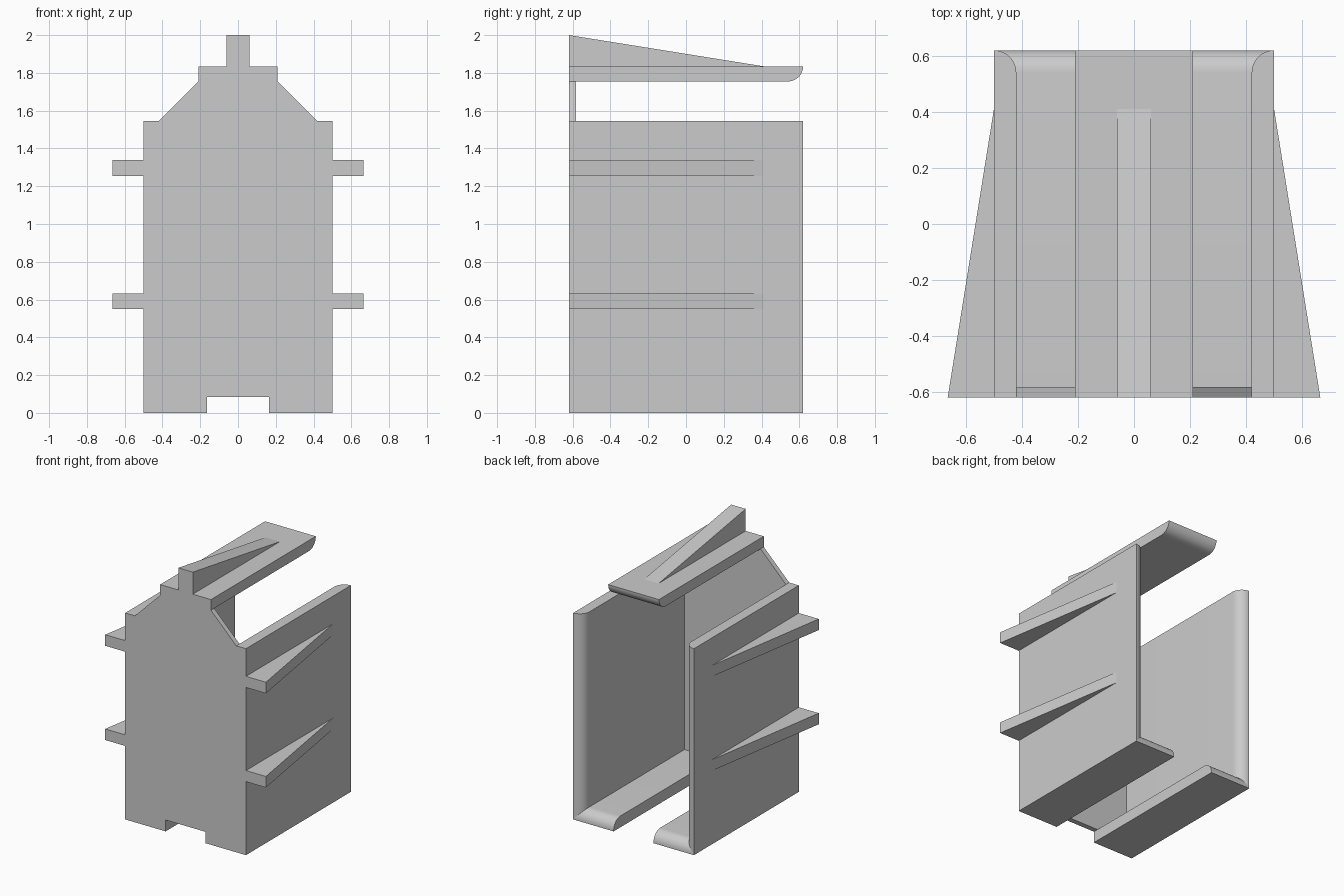
import bpy
import bmesh
import math
from mathutils import Vector

default = bpy.data.objects.get("Cube")
if default:
    bpy.data.objects.remove(default, do_unlink=True)

GREY = (0.6, 0.6, 0.6, 1)
grey = bpy.data.materials.new("plain grey")
grey.use_nodes = True
grey.diffuse_color = GREY
grey.node_tree.nodes["Principled BSDF"].inputs["Base Color"].default_value = GREY

FRONT, BACK = -0.62, 0.62
INNER = -0.582          # rear face of the front plate
WALL_IN, WALL_OUT = 0.42, 0.5
WALL_TOP = 1.545
ROOF_LOW, ROOF_TOP = 1.755, 1.835
ROOF_HALF = 0.21
NOTCH, FLOOR = 0.165, 0.085
ROUND = 0.08


def prism(name, profile, start, end, place):
    """Extrude a 2D profile from start to end; place maps (u, v, depth) to a point."""
    bm = bmesh.new()
    rings = [[bm.verts.new(Vector(place(u, v, d))) for u, v in profile]
             for d in (start, end)]
    for ring in rings:
        bm.faces.new(ring)
    n = len(profile)
    for i in range(n):
        j = (i + 1) % n
        bm.faces.new((rings[0][i], rings[0][j], rings[1][j], rings[1][i]))
    bmesh.ops.recalc_face_normals(bm, faces=bm.faces)
    mesh = bpy.data.meshes.new(name)
    bm.to_mesh(mesh)
    bm.free()
    mesh.materials.append(grey)
    obj = bpy.data.objects.new(name, mesh)
    bpy.context.collection.objects.link(obj)
    bpy.ops.object.select_all(action="DESELECT")
    obj.select_set(True)
    bpy.context.view_layer.objects.active = obj
    bpy.ops.object.shade_smooth_by_angle(angle=math.radians(30))
    return obj


def rounded_bar(inner, outer):
    """Long bar section (y, across) whose back corner on the inner face is rounded."""
    direction = 1 if outer > inner else -1
    arc = []
    for i in range(11):
        a = math.pi / 2 * i / 10
        arc.append((BACK - ROUND + ROUND * math.sin(a),
                    inner + direction * ROUND * (1 - math.cos(a))))
    return [(INNER, outer), (INNER, inner)] + arc + [(BACK, outer)]


# Front plate with sloped shoulders and a notch at the foot
half = [(NOTCH, FLOOR), (NOTCH, 0), (WALL_OUT, 0), (WALL_OUT, WALL_TOP),
        (WALL_IN, WALL_TOP), (ROOF_HALF, ROOF_LOW), (ROOF_HALF, ROOF_TOP)]
outline = half + [(-x, z) for x, z in reversed(half)]
prism("front_plate", outline, FRONT, INNER, lambda u, v, d: (u, d, v))

# Roof strip and its tapered ridge
prism("roof_strip", rounded_bar(ROOF_LOW, ROOF_TOP), -ROOF_HALF, ROOF_HALF,
      lambda u, v, d: (d, u, v))
ridge = [(FRONT, ROOF_TOP), (FRONT, 2.0), (0.41, ROOF_TOP)]
prism("roof_ridge", ridge, -0.06, 0.06, lambda u, v, d: (d, u, v))

# Side walls, floor strips and tapered side fins
fin = [(WALL_OUT, FRONT), (0.665, FRONT), (WALL_OUT, 0.41)]
for side, s in (("left", 1), ("right", -1)):
    prism(side + "_wall", rounded_bar(WALL_IN, WALL_OUT), 0, WALL_TOP,
          lambda u, v, d: (s * v, u, d))
    prism(side + "_floor_strip", rounded_bar(FLOOR, 0), NOTCH, WALL_OUT,
          lambda u, v, d: (s * d, u, v))
    for level, low in (("lower", 0.55), ("upper", 1.255)):
        prism(f"{side}_{level}_fin", fin, low, low + 0.083,
              lambda u, v, d: (s * u, v, d))
